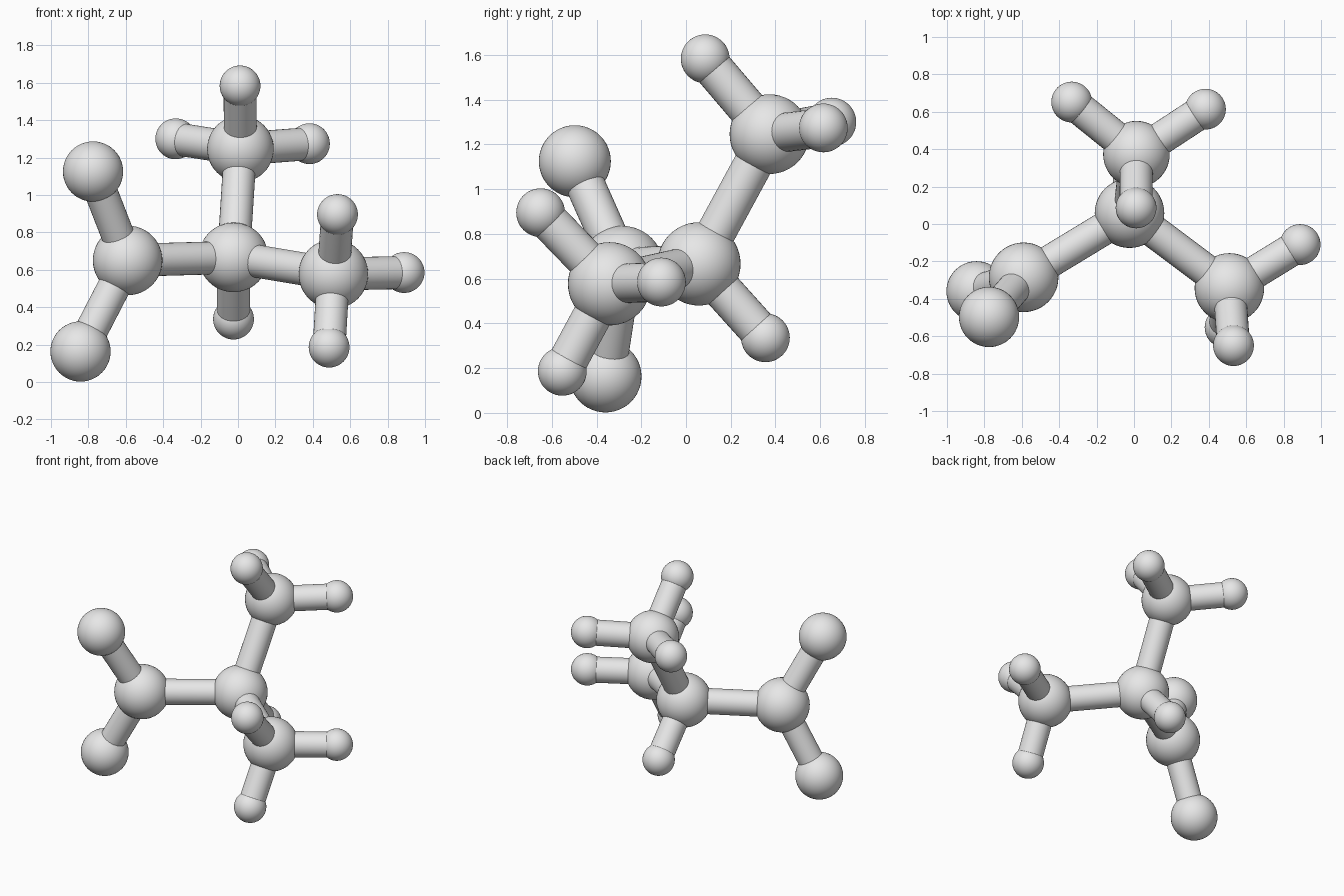
import bpy
from mathutils import Vector

cube = bpy.data.objects.get("Cube")
if cube:
    bpy.data.objects.remove(cube, do_unlink=True)

grey = bpy.data.materials.new("light_grey")
grey.use_nodes = True
grey.diffuse_color = (0.8, 0.8, 0.8, 1)
grey.node_tree.nodes["Principled BSDF"].inputs["Base Color"].default_value = (0.8, 0.8, 0.8, 1)

ROD_RADIUS = 0.088
LARGE, MEDIUM, SMALL = 0.186, 0.161, 0.109


def finish(name):
    obj = bpy.context.object
    obj.name = name
    obj.data.materials.append(grey)
    bpy.ops.object.shade_smooth_by_angle()


def ball(name, centre, radius):
    bpy.ops.mesh.primitive_uv_sphere_add(segments=48, ring_count=24, radius=radius, location=centre)
    finish(name)


def rod(name, start, end):
    # Cylinder running from one ball centre to another
    a, b = Vector(start), Vector(end)
    bpy.ops.mesh.primitive_cylinder_add(
        vertices=32, radius=ROD_RADIUS, depth=(b - a).length, location=(a + b) / 2,
        rotation=(b - a).to_track_quat("Z", "Y").to_euler())
    finish(name)


# Balls: name -> (centre, radius, ball it is joined to)
balls = {
    "centre": ((-0.024, 0.058, 0.666), LARGE, None),
    "right_hub": ((-0.59, -0.285, 0.65), LARGE, "centre"),
    "left_hub": ((0.51, -0.342, 0.577), LARGE, "centre"),
    "top_hub": ((0.013, 0.373, 1.246), 0.178, "centre"),
    "centre_lower_tip": ((-0.024, 0.355, 0.336), SMALL, "centre"),
    # Forked pair on the right
    "right_upper_end": ((-0.775, -0.497, 1.125), MEDIUM, "right_hub"),
    "right_lower_end": ((-0.842, -0.36, 0.163), MEDIUM, "right_hub"),
    # Three tips on the left hub
    "left_outer_tip": ((0.888, -0.11, 0.585), SMALL, "left_hub"),
    "left_upper_tip": ((0.532, -0.65, 0.895), SMALL, "left_hub"),
    "left_lower_tip": ((0.487, -0.553, 0.186), SMALL, "left_hub"),
    # Three tips on the top hub
    "top_front_tip": ((0.011, 0.086, 1.583), SMALL, "top_hub"),
    "top_right_tip": ((-0.333, 0.652, 1.3), SMALL, "top_hub"),
    "top_left_tip": ((0.382, 0.614, 1.274), SMALL, "top_hub"),
}

for name, (centre, radius, parent) in balls.items():
    ball(name + "_ball", centre, radius)
    if parent:
        rod(name + "_rod", balls[parent][0], centre)
